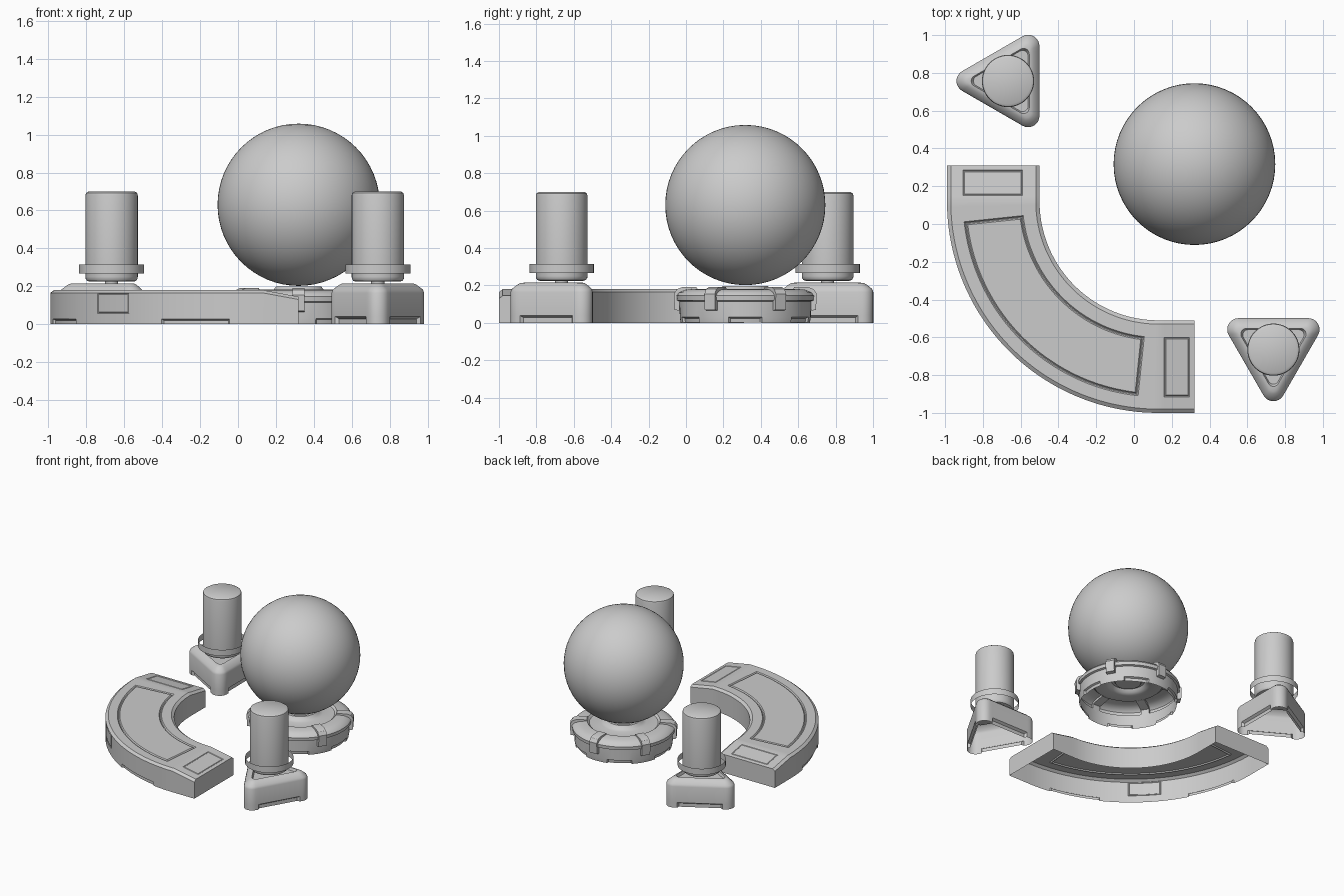
import bpy, bmesh, math
from mathutils import Vector, Matrix

if "Cube" in bpy.data.objects:
    bpy.data.objects.remove(bpy.data.objects["Cube"])


def finish(name, bm, loc=(0, 0, 0), rot=0.0):
    me = bpy.data.meshes.new(name)
    bm.to_mesh(me)
    bm.free()
    ob = bpy.data.objects.new(name, me)
    bpy.context.collection.objects.link(ob)
    ob.location = loc
    ob.rotation_euler[2] = rot
    bpy.ops.object.select_all(action='DESELECT')
    ob.select_set(True)
    bpy.context.view_layer.objects.active = ob
    bpy.ops.object.shade_smooth_by_angle(angle=math.radians(32))
    return ob


def loft(bm, rings, closed=True):
    """Skin a list of point rings; returns vertex rows and face rows."""
    V = [[bm.verts.new(p) for p in r] for r in rings]
    n = len(V[0])
    m = n if closed else n - 1
    F = [[bm.faces.new((a[i], a[(i + 1) % n], b[(i + 1) % n], b[i])) for i in range(m)]
         for a, b in zip(V, V[1:])]
    return V, F


def circle(r, z, n=72):
    return [(r * math.cos(2 * math.pi * i / n), r * math.sin(2 * math.pi * i / n), z) for i in range(n)]


def sink(bm, faces, width, depth, boundary=False):
    bm.normal_update()
    bmesh.ops.inset_region(bm, faces=faces, thickness=width, depth=-depth,
                           use_boundary=boundary, use_even_offset=True)


def groove(bm, faces, width, depth):
    sink(bm, faces, width * 0.4, depth)
    sink(bm, faces, width * 0.3, 0)
    sink(bm, faces, width * 0.4, -depth)


# --- curved bench: open-bottomed shell along a quarter arc with short straight, sloping ends
CX, CY, END = 0.13, 0.12, 0.19
stations = [(180, t) for t in (END, 0.165, 0.03)]
stations += [(180 + 1.5 * k, 0) for k in range(61)]
stations += [(270, t) for t in (0.03, 0.165, END)]
profile = [(1.12, 0), (1.12, .028), (1.12, .055), (1.12, .165), (1.1, .18), (1.035, .18),
           (.72, .18), (.65, .18), (.63, .165), (.63, 0)]


def bench_point(r, z, ang, t):
    a = math.radians(ang)
    x, y = CX + r * math.cos(a), CY + r * math.sin(a)
    if ang < 225:
        y += t
    else:
        x += t
    return (x, y, z - (0.035 * t / END if z > 0.1 else 0))


bm = bmesh.new()
V, F = loft(bm, [[bench_point(r, z, a, t) for a, t in stations] for r, z in profile], closed=False)
bm.faces.new([row[0] for row in V])
bm.faces.new([row[-1] for row in reversed(V)])
A = 3  # first arc station
groove(bm, F[5][A + 4:A + 56], 0.016, 0.008)       # seat panel
for i in (1, A + 61):                              # end panels
    groove(bm, [F[5][i]], 0.008, 0.003)
groove(bm, F[2][A + 26:A + 34], 0.008, 0.004)      # front hatch
for a, b in ((6, 19), (41, 54)):                   # floor recesses
    sink(bm, F[0][A + a:A + b], 0.008, 0.012)
finish("curved_bench", bm)


# --- triangular post bases, posts and hoops
def rounded_triangle(R, rc, z, seg=8):
    pts = []
    for k in range(3):
        c = 2 * math.pi * k / 3
        corner = Vector((R * math.cos(c), R * math.sin(c), z))
        for s in range(seg + 1):
            a = c + math.radians(-60 + 120 * s / seg)
            pts.append(corner + Vector((rc * math.cos(a), rc * math.sin(a), 0)))
        c2 = c + 2 * math.pi / 3
        a = c + math.pi / 3
        nxt = Vector((R * math.cos(c2), R * math.sin(c2), z)) + Vector((rc * math.cos(a), rc * math.sin(a), 0))
        last = pts[-1].copy()
        pts += [last.lerp(nxt, 0.06), last.lerp(nxt, 0.94)]
    return pts


def post(tag, loc, rot):
    bm = bmesh.new()
    rings = [(.213, .06, 0), (.213, .06, .04), (.213, .06, .165), (.21, .056, .182),
             (.2, .035, .205), (.195, .025, .213), (.165, .03, .215), (.155, .028, .195)]
    V, F = loft(bm, [rounded_triangle(*r) for r in rings])
    bm.faces.new(V[-1])
    for k in range(3):
        sink(bm, [F[0][k * 11 + 9]], 0.012, 0.018)
    finish(tag + "_post_base", bm, loc, rot)

    bm = bmesh.new()
    prof = [(.118, .225), (.13, .229), (.137, .24), (.138, .25), (.138, .68), (.135, .692), (.122, .70)]
    V, F = loft(bm, [circle(r, z, 48) for r, z in prof])
    bm.faces.new(V[-1])
    bm.faces.new(V[0][::-1])
    finish(tag + "_post", bm, loc)

    bm = bmesh.new()
    loft(bm, [circle(.035, .19, 24), circle(.035, .228, 24)])
    finish(tag + "_post_stem", bm, loc)

    bm = bmesh.new()
    loft(bm, [circle(.172, .267, 48), circle(.172, .315, 48)])
    finish(tag + "_post_hoop", bm, loc)


post("back", (-.667, .757, 0), math.pi)
post("front", (.738, -.665, 0), -math.pi / 2)

# --- round pedestal: open-bottomed turned shell with floor recesses
P = (.32, .317, 0)
bm = bmesh.new()
prof = [(.345, 0), (.35, .03), (.352, .115), (.366, .12), (.368, .145), (.355, .162), (.315, .178),
        (.26, .182), (.245, .168), (.16, .168), (.135, .178), (.12, .198), (.1, .198), (.09, .18)]
V, F = loft(bm, [circle(r, z) for r, z in prof])
bm.faces.new(V[-1])
for k in range(6):
    sink(bm, [F[0][(k * 12 + j) % 72] for j in range(-3, 3)], 0.008, 0.012)
finish("round_pedestal", bm, P)

# --- six clips hooked over the pedestal rim
bm = bmesh.new()
hook = [(.25, .17), (.262, .192), (.335, .192), (.365, .18), (.382, .155), (.378, .07), (.352, .065),
        (.35, .15)]
for k in range(6):
    M = Matrix.Rotation(math.radians(30 + 60 * k), 4, 'Z')
    V, F = loft(bm, [[M @ Vector((r, w, z)) for r, z in hook] for w in (-.032, .032)])
    caps = [bm.faces.new(V[0]), bm.faces.new(V[1][::-1])]
bmesh.ops.recalc_face_normals(bm, faces=bm.faces)
finish("pedestal_clips", bm, P)

# --- large ball
bm = bmesh.new()
bmesh.ops.create_uvsphere(bm, u_segments=64, v_segments=32, radius=.428)
finish("large_ball", bm, (.32, .317, .63))
